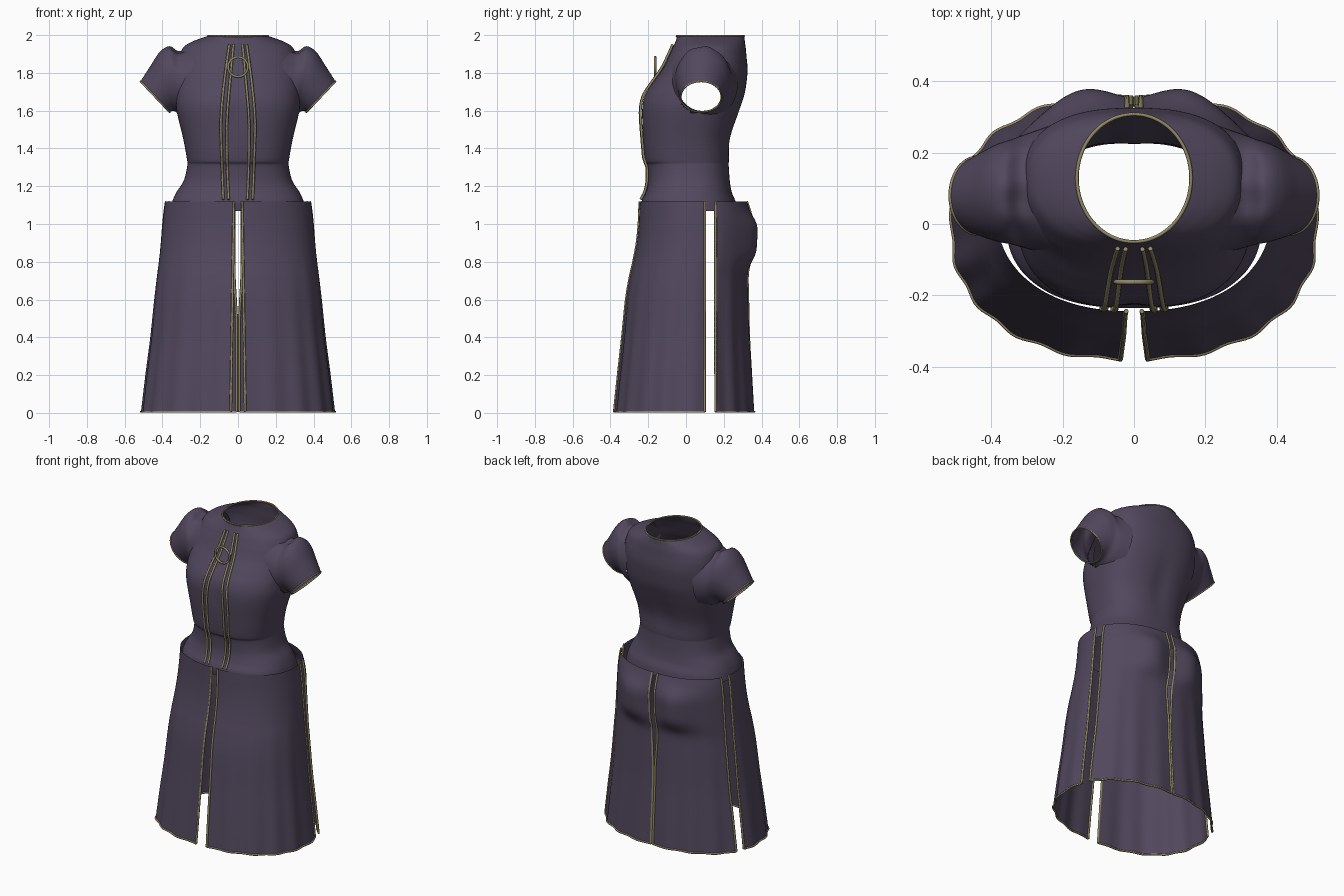
import bpy, bmesh, math
from mathutils import Vector

cube = bpy.data.objects.get("Cube")
if cube:
    bpy.data.objects.remove(cube)


def material(name, rgb):
    m = bpy.data.materials.new(name)
    m.use_nodes = True
    m.diffuse_color = (*rgb, 1)
    m.node_tree.nodes["Principled BSDF"].inputs["Base Color"].default_value = (*rgb, 1)
    return m


cloth = material("plum_cloth", (0.083, 0.064, 0.11))
gold = material("old_gold_trim", (0.29, 0.25, 0.135))


def sample(rows, t):
    """Smooth interpolation of rows at t in 0..1."""
    s = min(max(t, 0), 1) * (len(rows) - 1)
    i = min(int(s), len(rows) - 2)
    f = s - i
    p = [rows[min(max(i + k, 0), len(rows) - 1)] for k in (-1, 0, 1, 2)]
    return [b + 0.5 * f * (c - a + f * (2*a - 5*b + 4*c - d + f * (3*(b - c) + d - a)))
            for a, b, c, d in zip(*p)]


def at_height(rows, z):
    """Section of a loft at height z."""
    for i in range(len(rows) - 1):
        if rows[i][0] <= z <= rows[i + 1][0]:
            f = (z - rows[i][0]) / (rows[i + 1][0] - rows[i][0])
            return sample(rows, (i + f) / (len(rows) - 1))
    return rows[-1]


def oval(sec, a, n):
    """Point of a rounded section: (z, half width, front y, back y)."""
    z, w, front, back = sec
    c, s = math.cos(a), math.sin(a)
    return Vector((w * math.copysign(abs(c) ** (2 / n), c),
                   (front + back) / 2 + (back - front) / 2 * math.copysign(abs(s) ** (2 / n), s), z))


def grid_mesh(name, rows, closed=False, mirror=False, drop=None):
    bm = bmesh.new()
    vs = [[bm.verts.new(p) for p in r] for r in rows]
    n = len(rows[0])
    for r, s in zip(vs, vs[1:]):
        for j in range(n if closed else n - 1):
            k = (j + 1) % n
            bm.faces.new((r[j], r[k], s[k], s[j]))
    if drop:
        gone = [f for f in bm.faces if drop(f.calc_center_median())]
        bmesh.ops.delete(bm, geom=gone, context='FACES')
    me = bpy.data.meshes.new(name)
    bm.to_mesh(me)
    bm.free()
    me.materials.append(cloth)
    me.shade_smooth()
    ob = bpy.data.objects.new(name, me)
    bpy.context.collection.objects.link(ob)
    if mirror:
        ob.modifiers.new("mirror", 'MIRROR').use_mirror_merge = False


def trim(name, paths, cyclic=False, mirror=True, radius=0.007):
    cu = bpy.data.curves.new(name, 'CURVE')
    cu.dimensions = '3D'
    cu.bevel_depth = radius
    cu.bevel_resolution = 1
    cu.use_fill_caps = True
    for path in paths:
        for side in ((1, -1) if mirror else (1,)):
            sp = cu.splines.new('POLY')
            sp.points.add(len(path) - 1)
            for q, p in zip(sp.points, path):
                q.co = (p[0] * side, p[1], p[2], 1)
            sp.use_cyclic_u = cyclic
            sp.use_smooth = True
    cu.materials.append(gold)
    bpy.context.collection.objects.link(bpy.data.objects.new(name, cu))


# Bodice: height, half width, front y, back y
BODY = [(1.07, .36, -.232, .27), (1.12, .348, -.235, .262), (1.17, .325, -.212, .242),
        (1.23, .287, -.2, .232), (1.31, .268, -.203, .228), (1.34, .27, -.218, .23),
        (1.45, .29, -.228, .237), (1.6, .325, -.236, .285), (1.68, .33, -.22, .31),
        (1.75, .328, -.175, .321), (1.82, .32, -.125, .326), (1.89, .308, -.09, .32),
        (1.935, .29, -.07, .316), (1.962, .25, -.057, .312), (1.982, .2, -.05, .31),
        (1.995, .16, -.05, .308)]


def body_power(z):
    """Squarer through the torso, a plain ellipse at the neck."""
    return 2 + .5 * min(1, max(0, (1.995 - z) / .12))


def body_ring(sec):
    ring = []
    for j in range(128):
        p = oval(sec, 2 * math.pi * j / 128, body_power(sec[0]))
        if p.y > 0.1:  # spine hollow
            p.y -= .01 * math.exp(-(p.x / .06) ** 2 - ((p.z - 1.5) / .15) ** 2)
        else:  # hollow between the bust
            p.y += .012 * math.exp(-(p.x / .05) ** 2 - ((p.z - 1.6) / .1) ** 2)
        ring.append(p)
    return ring


def in_armhole(c):
    return abs(c.x) > .2 and ((c.y - .083) / .125) ** 2 + ((c.z - 1.725) / .142) ** 2 < 1


body_rows = [body_ring(sample(BODY, i / 100)) for i in range(101)]
grid_mesh("bodice", body_rows, closed=True, drop=in_armhole)
trim("neckline_trim", [body_rows[-1]], cyclic=True, mirror=False, radius=.005)

# Puffed sleeves: upper x z, lower x z, centre y, half depth
SLEEVE = [(.23, 1.95, .25, 1.545, .095, .18), (.31, 1.912, .3, 1.572, .092, .16),
          (.365, 1.94, .325, 1.59, .09, .147), (.415, 1.91, .338, 1.598, .088, .139),
          (.465, 1.835, .35, 1.598, .084, .125), (.516, 1.755, .362, 1.592, .08, .108)]
sleeve_rows = []
for i in range(31):
    ux, uz, lx, lz, cy, ry = sample(SLEEVE, i / 30)
    ring = []
    for j in range(48):
        a = 2 * math.pi * j / 48
        f = (1 + math.cos(a)) / 2
        gather = .006 * math.sin(9 * a) * max(0, math.cos(a)) * math.exp(-((i - 8) / 5) ** 2)
        ring.append(Vector((lx + (ux - lx) * f, cy + ry * math.sin(a),
                            lz + (uz - lz) * f + gather)))
    sleeve_rows.append(ring)
grid_mesh("sleeves", sleeve_rows, closed=True, mirror=True)
trim("cuff_trim", [sleeve_rows[-1]], cyclic=True, radius=.005)

# Skirt: height, half width, front y, back y
SKIRT = [(.006, .51, -.378, .36), (.2, .488, -.358, .348), (.4, .463, -.336, .336),
         (.6, .443, -.316, .33), (.72, .429, -.296, .327), (.8, .419, -.278, .333),
         (.9, .408, -.26, .338), (1.0, .399, -.25, .342), (1.07, .392, -.247, .336),
         (1.12, .386, -.245, .322)]
N_SKIRT = 2.25


def skirt_point(sec, a):
    p = oval(sec, a, N_SKIRT)
    low = max(0, 1 - p.z / .9)
    p += Vector((math.cos(a), math.sin(a), 0)) * .005 * low * math.sin(19 * a)
    if p.y > .15:  # fuller seat on each side of the back seam
        p.y += .05 * math.exp(-((abs(p.x) - .15) / .12) ** 2 - ((p.z - .92) / .13) ** 4)
    return p


def angle_x(sec, x):
    return math.acos((x / sec[1]) ** (N_SKIRT / 2))


def angle_y(sec, y):
    r = (y - (sec[2] + sec[3]) / 2) / ((sec[3] - sec[2]) / 2)
    return math.asin(math.copysign(abs(r) ** (N_SKIRT / 2), r))


def skirt_panel(name, limits):
    rows = []
    for i in range(61):
        sec = sample(SKIRT, i / 60)
        a, b = limits(sec)
        rows.append([skirt_point(sec, a + (b - a) * j / 48) for j in range(49)])
    grid_mesh(name, rows, mirror=True)
    trim(name + "_slit_trim", [[r[0] for r in rows], [r[-1] for r in rows]])
    trim(name + "_hem_trim", [rows[0]], radius=.006)


def front_limits(s):
    return -angle_x(s, .022 + .016 * (1 - s[0] / 1.12)), angle_y(s, .1)


def back_limits(s):
    return angle_y(s, .155), angle_x(s, .007 + .012 * min(1, max(0, (s[0] - .5) / .2)))


skirt_panel("front_skirt_panels", front_limits)
skirt_panel("back_skirt_panels", back_limits)


# Piping down the front of the bodice: height, outer x, inner x
def on_front(x, z):
    _, w, front, back = at_height(BODY, z)
    n = body_power(z)
    y = (front + back) / 2 - (back - front) / 2 * (1 - (x / w) ** n) ** (1 / n)
    return (x, y - .009, z)


PIPING = [(1.13, .078, .05), (1.35, .086, .058), (1.55, .09, .058),
          (1.75, .073, .043), (1.95, .046, .024)]
piping = [sample(PIPING, i / 40) for i in range(41)]
trim("front_piping", [[on_front(r[k], r[0]) for r in piping] for k in (1, 2)])

# Upright ring at the chest
ring = [(.052 * math.cos(a * math.pi / 18), -.163, 1.832 + .052 * math.sin(a * math.pi / 18))
        for a in range(36)]
trim("chest_ring", [ring], cyclic=True, mirror=False)
